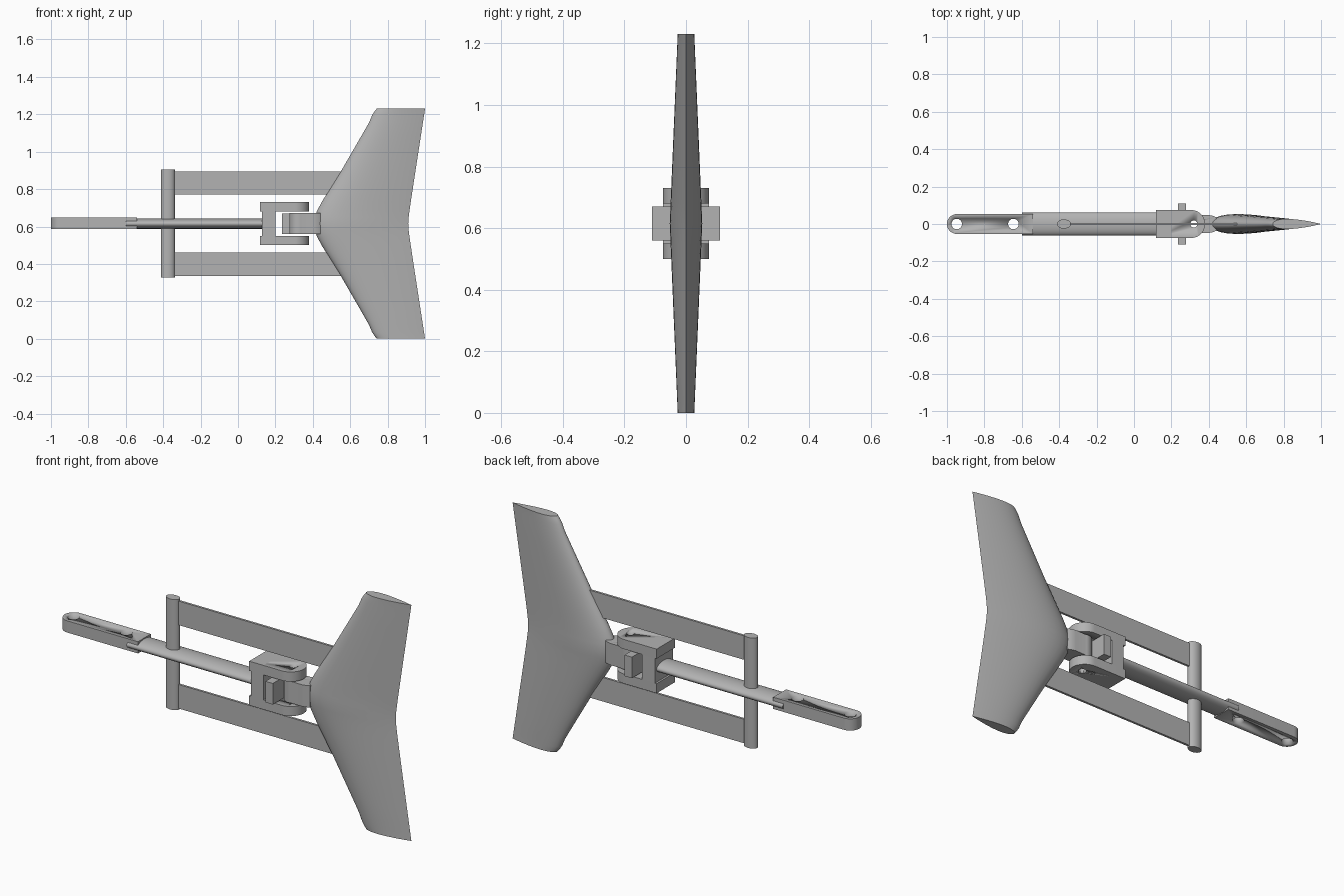
import bpy, bmesh, math
from mathutils import Vector

cube = bpy.data.objects.get("Cube")
if cube:
    bpy.data.objects.remove(cube, do_unlink=True)

MID = 0.615  # height of the symmetry plane

grey = bpy.data.materials.new("plain grey")
grey.use_nodes = True
GREY = (0.45, 0.45, 0.45, 1)
grey.diffuse_color = GREY
grey.node_tree.nodes["Principled BSDF"].inputs["Base Color"].default_value = GREY


def finish(name, bm, smooth=True):
    bmesh.ops.recalc_face_normals(bm, faces=bm.faces)
    mesh = bpy.data.meshes.new(name)
    bm.to_mesh(mesh)
    bm.free()
    mesh.materials.append(grey)
    obj = bpy.data.objects.new(name, mesh)
    bpy.context.collection.objects.link(obj)
    if smooth:
        bpy.ops.object.select_all(action='DESELECT')
        bpy.context.view_layer.objects.active = obj
        obj.select_set(True)
        bpy.ops.object.shade_smooth_by_angle(angle=math.radians(35))
    return obj


def loft(name, rings):
    """Skin a list of equal closed rings and cap both ends."""
    bm = bmesh.new()
    rows = [[bm.verts.new(p) for p in ring] for ring in rings]
    n = len(rows[0])
    for a, b in zip(rows, rows[1:]):
        for i in range(n):
            j = (i + 1) % n
            bm.faces.new((a[i], a[j], b[j], b[i]))
    bm.faces.new(rows[0])
    bm.faces.new(rows[-1])
    return finish(name, bm)


def prism(name, outline, z0, z1):
    return loft(name, [[(x, y, z) for x, y in outline] for z in (z0, z1)])


def box(name, x0, x1, half_y, z0, z1):
    pts = [(x0, -half_y), (x1, -half_y), (x1, half_y), (x0, half_y)]
    return prism(name, pts, z0, z1)


def arc(cx, rx, ry, start, end, steps):
    angles = [math.radians(start + (end - start) * i / steps) for i in range(steps + 1)]
    return [(cx + rx * math.cos(a), ry * math.sin(a)) for a in angles]


def circle(cx, rx, ry=None, steps=40):
    return arc(cx, rx, ry or rx, 0, 360, steps)[:-1]


def drill(obj, x, radius):
    cutter = prism("hole_cutter", circle(x, radius), -0.5, 2)
    mod = obj.modifiers.new("hole", 'BOOLEAN')
    mod.operation = 'DIFFERENCE'
    mod.solver = 'EXACT'
    mod.object = cutter
    bpy.ops.object.select_all(action='DESELECT')
    bpy.context.view_layer.objects.active = obj
    obj.select_set(True)
    bpy.ops.object.modifier_apply(modifier=mod.name)
    bpy.data.objects.remove(cutter, do_unlink=True)


# Swept tail fin: leading edge offsets by distance from the middle
EDGE = [(0, 0.405), (0.035, 0.41), (0.07, 0.423), (0.12, 0.45), (0.2, 0.5),
        (0.285, 0.553), (0.38, 0.608), (0.47, 0.66), (0.54, 0.7),
        (0.58, 0.717), (0.6, 0.73), (0.615, 0.742)]


def foil(z, lead, trail, half):
    """Blunt-nosed section with a sharp trailing edge."""
    n = 18
    ts = [(1 - math.cos(math.pi * i / n)) / 2 for i in range(n + 1)]
    side = []
    for t in ts:
        h = 10 * (0.2969 * math.sqrt(t) - 0.126 * t - 0.3516 * t**2 + 0.2843 * t**3 - 0.1036 * t**4)
        side.append((lead + t * (trail - lead), half * h))
    lower = [(x, -y, z) for x, y in side[1:-1]]
    return [(x, y, z) for x, y in side] + lower[::-1]


rings = []
for sign, stations in ((-1, EDGE[:0:-1]), (1, EDGE)):
    for dz, lead in stations:
        k = dz / MID
        trail = 0.905 + 0.095 * math.sqrt(k * k + 0.003) / math.sqrt(1.003)
        rings.append(foil(MID + sign * dz, lead, trail, 0.053 - 0.026 * k))
loft("tail_fin", rings)

# Thin flat straps and the post they hang from
box("upper_strap", -0.375, 0.62, 0.006, 0.77, 0.895)
box("lower_strap", -0.375, 0.62, 0.006, 0.335, 0.46)
prism("cross_post", circle(-0.375, 0.037, 0.025), 0.328, 0.904)

# Flattened main rod
loft("main_rod", [[(x, y, MID + z) for y, z in circle(0, 0.061, 0.027)] for x in (-0.6, 0.14)])

# End link with rounded tip and two holes
link = prism("end_link", arc(-0.947, 0.053, 0.053, 90, 270, 24) + [(-0.54, -0.053), (-0.54, 0.053)],
             MID - 0.029, MID + 0.032)
for x in (-0.948, -0.645):
    drill(link, x, 0.028)

# Clevis: grooved back plate and two rounded arms
box("clevis_back", 0.127, 0.2, 0.075, 0.5, 0.73)
for name, z0, z1 in (("upper", 0.68, 0.73), ("lower", 0.5, 0.55)):
    outline = [(0.117, -0.075)] + arc(0.305, 0.075, 0.075, -90, 90, 24) + [(0.117, 0.075)]
    arm = prism(name + "_clevis_arm", outline, z0, z1)
    drill(arm, 0.32, 0.019)

# Pivot barrel with neck running into the fin
neck = [(0.44, 0.035), (0.425, 0.043), (0.4, 0.048)]
outline = arc(0.325, 0.05, 0.05, 70, 290, 24) + [(x, -y) for x, y in neck[::-1]] + neck
barrel = prism("pivot_barrel", outline, 0.56, 0.673)
drill(barrel, 0.32, 0.019)

# Stop bar crossing behind the barrel
box("stop_bar", 0.235, 0.278, 0.11, 0.56, 0.67)
